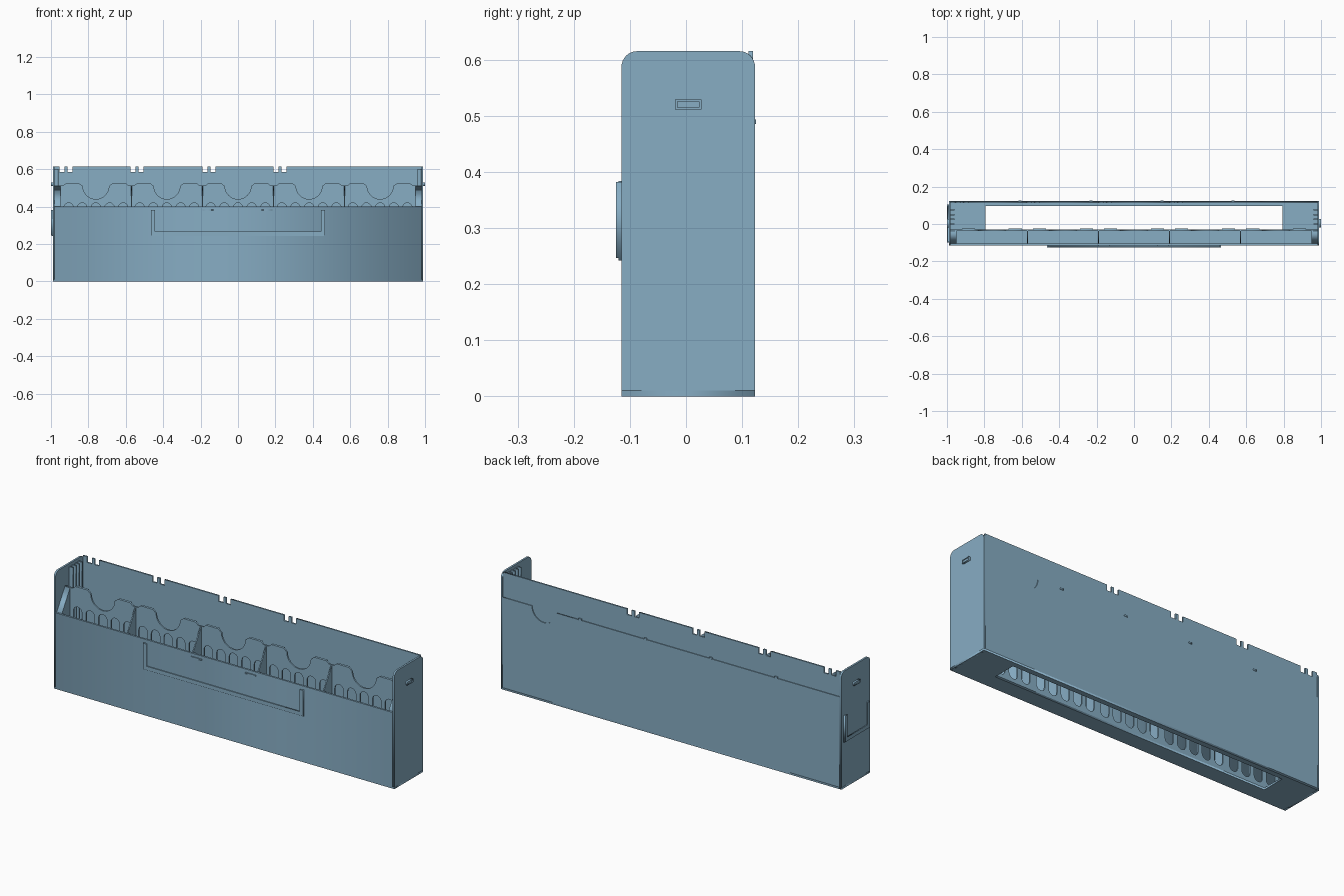
import bpy, bmesh, math
from mathutils import Vector

if "Cube" in bpy.data.objects:
    bpy.data.objects.remove(bpy.data.objects["Cube"])

BLUE = bpy.data.materials.new("grey_blue")
BLUE.diffuse_color = (0.242, 0.418, 0.552, 1)
BLUE.use_nodes = True
BLUE.node_tree.nodes["Principled BSDF"].inputs["Base Color"].default_value = BLUE.diffuse_color

# where the profile plane (u, v) and the depth w go for each facing
FACING = {
    "x": lambda u, v, w: (w, u, v),
    "y": lambda u, v, w: (u, w, v),
    "z": lambda u, v, w: (u, v, w),
}


def extrude(name, loops, facing, lo, hi):
    """Flat outline with optional holes, extruded from lo to hi."""
    cu = bpy.data.curves.new(name, "CURVE")
    cu.dimensions = "2D"
    cu.fill_mode = "BOTH"
    cu.extrude = (hi - lo) / 2
    for loop in loops:
        sp = cu.splines.new("POLY")
        sp.points.add(len(loop) - 1)
        for p, (u, v) in zip(sp.points, loop):
            p.co = (u, v, 0, 1)
        sp.use_cyclic_u = True
    tmp = bpy.data.objects.new(name + "_outline", cu)
    bpy.context.collection.objects.link(tmp)
    me = bpy.data.meshes.new_from_object(
        tmp.evaluated_get(bpy.context.evaluated_depsgraph_get()))
    bpy.data.objects.remove(tmp)
    mid = (lo + hi) / 2
    for v in me.vertices:
        v.co = FACING[facing](v.co.x, v.co.y, v.co.z + mid)
    bm = bmesh.new()
    bm.from_mesh(me)
    bmesh.ops.remove_doubles(bm, verts=bm.verts, dist=1e-5)
    bmesh.ops.recalc_face_normals(bm, faces=bm.faces)
    bm.to_mesh(me)
    bm.free()
    me.materials.clear()
    me.materials.append(BLUE)
    ob = bpy.data.objects.new(name, me)
    bpy.context.collection.objects.link(ob)
    return ob


def rect(u0, u1, v0, v1):
    return [(u0, v0), (u1, v0), (u1, v1), (u0, v1)]


def box(name, x0, x1, y0, y1, z0, z1):
    return extrude(name, [rect(x0, x1, y0, y1)], "z", z0, z1)


def arc(cu, cv, r, a0, a1, n=12):
    return [(cu + r * math.cos(math.radians(a0 + (a1 - a0) * i / n)),
             cv + r * math.sin(math.radians(a0 + (a1 - a0) * i / n)))
            for i in range(n + 1)]


X, Y0, Y1, H = 0.99, -0.115, 0.123, 0.615
T = 0.01

# floor with a long opening
extrude("floor", [rect(-X, X, Y0, Y1), rect(-0.795, 0.795, -0.03, 0.095)], "z", 0, T)

# end walls with rounded top corners
side = [(Y0, 0), (Y1, 0)] + arc(Y1 - 0.028, H - 0.028, 0.028, 0, 90, 8) \
    + arc(Y0 + 0.028, H - 0.028, 0.028, 90, 180, 8)
extrude("left_wall", [side], "x", -X, -X + T)
extrude("right_wall", [side], "x", X - T, X)

# front wall
box("front_wall", -X + T, X - T, Y0, Y0 + T, T, 0.4)

# back panel with pairs of notches in its top edge
top = []
for c in (-0.92, -0.54, -0.155, 0.225):
    for a, b in ((c - 0.035, c - 0.008), (c + 0.008, c + 0.035)):
        top += [(a, H), (a, H - 0.03), (b, H - 0.03), (b, H)]
xi = X - T
extrude("back_panel", [[(xi, H), (xi, T), (-xi, T), (-xi, H)] + top], "y", 0.111, 0.119)

# lower back skin with a finger notch
skin = [(-xi, T), (xi, T), (xi, 0.485)] + arc(0.74, 0.485, 0.07, 0, -180, 20) + [(-xi, 0.485)]
extrude("back_skin", [skin], "y", 0.119, Y1)
for c in (-0.61, -0.23, 0.15, 0.53):
    box("back_pip", c - 0.008, c + 0.008, 0.119, 0.125, 0.485, 0.493)

# inner rack plate: scooped top edge and rows of long slots
centres = [-0.76 + 0.38 * i for i in range(5)]
rack = [(xi, T), (-xi, T), (-xi, 0.512)]
for c in centres:
    rack += [(c - 0.175, 0.512), (c - 0.16, 0.525), (c - 0.09, 0.525)]
    rack += arc(c, 0.51, 0.07, 180, 360, 20)
    rack += [(c + 0.09, 0.525), (c + 0.16, 0.525), (c + 0.175, 0.512)]
rack.append((xi, 0.512))
slots = []
for c in centres:
    for k in range(-2, 3):
        u = c + k * 0.073
        slots.append(arc(u, 0.395, 0.025, 0, 180, 10) + arc(u, 0.055, 0.025, 180, 360, 10))
extrude("rack_plate", [rack] + slots, "y", -0.038, -0.03)

# small lips on the rack's raised tabs
for c in centres:
    for s in (-1, 1):
        m = c + s * 0.125
        box("rack_lip", m - 0.035, m + 0.035, -0.03, -0.025, 0.51, 0.525)

# sloped gussets: thin dividers between bays and thick ones at the ends
gusset = [(Y0 + T, T), (-0.038, T), (-0.038, 0.51), (Y0 + T, 0.4)]
for c in (-0.57, -0.19, 0.19, 0.57):
    extrude("divider", [gusset], "x", c - 0.003, c + 0.003)
for s in (-1, 1):
    extrude("end_gusset", [gusset], "x", min(s * 0.95, s * xi), max(s * 0.95, s * xi))

# guide ribs inside the end walls
for s in (-1, 1):
    for y in (0.0, 0.025, 0.05, 0.075):
        box("guide_rib", min(s * 0.96, s * xi), max(s * 0.96, s * xi), y - 0.004, y + 0.004, 0.3, 0.6)


# U-shaped label holders on the front and left end, with an outer lip
def u_shape(a, b, w, z0=0.242, z1=0.382):
    return [(a, z1), (a, z0), (b, z0), (b, z1), (b - w, z1),
            (b - w, z0 + w), (a + w, z0 + w), (a + w, z1)]


extrude("front_holder_base", [u_shape(-0.465, 0.465, 0.01)], "y", -0.12, Y0)
extrude("front_holder_lip", [u_shape(-0.465, 0.465, 0.02, 0.246)], "y", -0.125, -0.12)
extrude("end_holder_base", [u_shape(-0.1, 0.105, 0.01)], "x", -0.995, -X)
extrude("end_holder_lip", [u_shape(-0.1, 0.105, 0.02, 0.246)], "x", -1.0, -0.995)

# retaining bumps above the front holder
for c in (-0.16, 0.155):
    box("holder_bump", c - 0.03, c + 0.03, -0.12, Y0, 0.378, 0.384)

# small rectangular catches on both end walls
for s in (-1, 1):
    extrude("catch_frame", [rect(-0.02, 0.028, 0.511, 0.529), rect(-0.015, 0.023, 0.515, 0.525)],
            "x", min(s * X, s * 1.0), max(s * X, s * 1.0))
    extrude("catch_centre", [rect(-0.015, 0.023, 0.515, 0.525)],
            "x", min(s * X, s * 0.997), max(s * X, s * 0.997))
